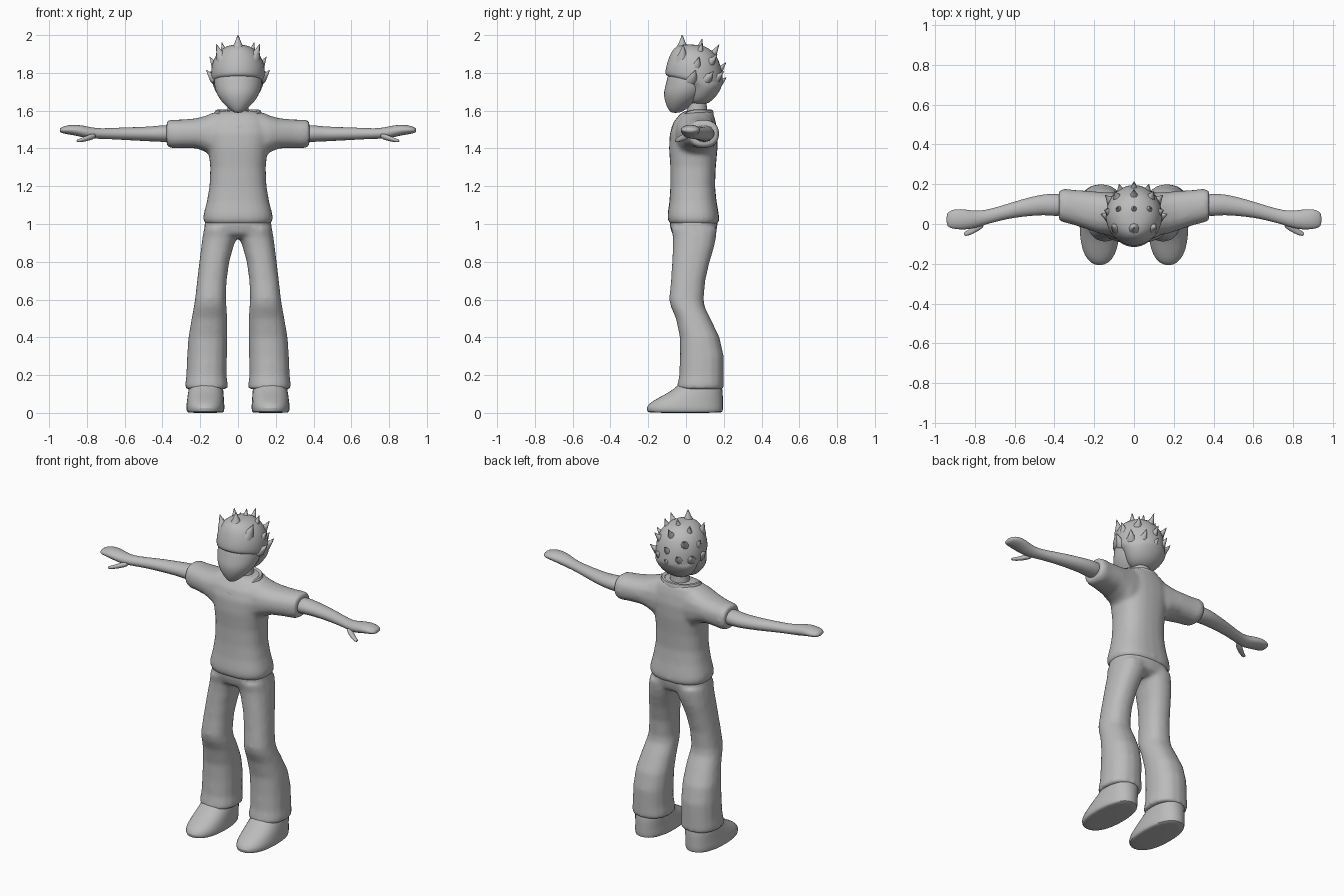
import bpy, bmesh, math
from mathutils import Vector

grey = bpy.data.materials.new("plain_grey")
grey.diffuse_color = (0.5, 0.5, 0.5, 1)


def loft(bm, axis, rings, side=1, n=16, power=2.0):
    """Skin closed sections (t, a0, a1, b0, b1[, front_lift]) along the z or x axis."""
    loops = []
    for t, a0, a1, b0, b1, *lift in rings:
        loop = []
        for i in range(n):
            ang = 2 * math.pi * i / n
            c, s = math.cos(ang), math.sin(ang)
            c2 = math.copysign(abs(c) ** (2 / power), c)
            s2 = math.copysign(abs(s) ** (2 / power), s)
            a = (a0 + a1) / 2 + (a1 - a0) / 2 * c2
            b = (b0 + b1) / 2 + (b1 - b0) / 2 * s2
            up = -s * lift[0] if lift else 0
            co = (a, b, t + up) if axis == 'z' else (t, a, b)
            loop.append(bm.verts.new((co[0] * side, co[1], co[2])))
        loops.append(loop)
    skin(bm, loops)
    bm.faces.new(loops[0])
    bm.faces.new(loops[-1])


def skin(bm, loops, closed=False):
    pairs = list(zip(loops, loops[1:])) + ([(loops[-1], loops[0])] if closed else [])
    for p, q in pairs:
        for i in range(len(p)):
            j = (i + 1) % len(p)
            bm.faces.new((p[i], p[j], q[j], q[i]))


def finish(bm, name, mode="subdivide", angle=60):
    bmesh.ops.recalc_face_normals(bm, faces=bm.faces)
    me = bpy.data.meshes.new(name)
    bm.to_mesh(me)
    bm.free()
    me.materials.append(grey)
    ob = bpy.data.objects.new(name, me)
    bpy.context.collection.objects.link(ob)
    bpy.ops.object.select_all(action='DESELECT')
    ob.select_set(True)
    bpy.context.view_layer.objects.active = ob
    bpy.ops.object.shade_smooth_by_angle(angle=math.radians(angle))
    if mode == "subdivide":
        ob.modifiers.new("round", 'SUBSURF').levels = 1
        ob.modifiers["round"].render_levels = 1
    elif mode == "blend":      # fuse overlapping volumes into one soft skin
        r = ob.modifiers.new("fuse", 'REMESH')
        r.mode, r.voxel_size, r.use_smooth_shade = 'VOXEL', 0.011, True
        s = ob.modifiers.new("soften", 'SMOOTH')
        s.factor, s.iterations = 0.5, 8
    return ob


def sym(z, r, y0, y1, *lift):
    return (z, -r, r, y0, y1, *lift)


# Shirt: body and both short sleeves
bm = bmesh.new()
loft(bm, 'z', [sym(1.0, .172, -.085, .168), sym(1.02, .185, -.097, .177), sym(1.05, .183, -.098, .174),
               sym(1.12, .165, -.088, .162), sym(1.2, .151, -.083, .154), sym(1.3, .147, -.083, .158),
               sym(1.4, .158, -.09, .167), sym(1.48, .175, -.086, .168), sym(1.54, .165, -.066, .158),
               sym(1.585, .13, -.03, .145), sym(1.6, .09, .0, .13)], n=24, power=2.5)
for s in (1, -1):
    loft(bm, 'x', [(.05, -.04, .155, 1.36, 1.59), (.13, -.055, .16, 1.35, 1.592),
                   (.17, -.05, .162, 1.38, 1.574), (.22, -.033, .167, 1.4, 1.56),
                   (.3, -.006, .172, 1.402, 1.553), (.35, .007, .178, 1.4, 1.553),
                   (.378, .016, .17, 1.412, 1.548)], s, power=2.3)
finish(bm, "shirt", "blend")

# Collar: band that dips to a V at the front
bm = bmesh.new()
loops = []
for scale, dz in ((1.1, -.04), (1.0, 0), (.82, -.005), (.75, -.05)):
    loop = []
    for i in range(32):
        ang = 2 * math.pi * i / 32
        front = max(0, -math.sin(ang))
        z = 1.61 - .08 * front ** 1.6 + dz
        loop.append(bm.verts.new((.122 * scale * math.cos(ang) * (1 - .25 * front),
                                  .035 + .108 * scale * math.sin(ang), z)))
    loops.append(loop)
skin(bm, loops, closed=True)
finish(bm, "collar")

# Trousers: hips and two flared legs
bm = bmesh.new()
loft(bm, 'z', [sym(.925, .14, -.04, .12), sym(.95, .175, -.075, .158), sym(1.0, .177, -.088, .168),
               sym(1.03, .172, -.085, .165)], n=24, power=2.4)
for s in (1, -1):
    loft(bm, 'z', [(.125, .054, .278, -.05, .2), (.15, .054, .28, -.046, .2), (.2, .06, .274, -.036, .2),
                   (.3, .058, .27, -.032, .2), (.4, .056, .263, -.033, .178), (.5, .056, .246, -.054, .13),
                   (.56, .06, .235, -.08, .1), (.6, .064, .228, -.09, .094), (.7, .06, .217, -.08, .102),
                   (.8, .046, .205, -.074, .126), (.88, .024, .195, -.07, .15),
                   (.93, .004, .188, -.07, .16), (.98, .0, .18, -.08, .165)], s, power=2.3)
finish(bm, "trousers", "blend")

for s, tag in ((1, "left"), (-1, "right")):
    # Shoe: flat sole, low toe rising to the ankle
    bm = bmesh.new()
    loft(bm, 'z', [(0, .08, .265, -.195, .19), (.004, .073, .272, -.208, .198), (.025, .069, .277, -.216, .201),
                   (.05, .071, .274, -.2, .2), (.08, .073, .27, -.15, .199), (.11, .075, .266, -.09, .197),
                   (.145, .078, .26, -.045, .192), (.17, .09, .25, -.02, .18)], s, power=2.3)
    finish(bm, tag + "_shoe", "subdivide", 50)

    # Arm and mitten hand
    bm = bmesh.new()
    loft(bm, 'x', [(.33, .04, .15, 1.43, 1.525), (.4, .038, .153, 1.434, 1.524), (.45, .045, .152, 1.436, 1.518),
                   (.52, .04, .137, 1.44, 1.514), (.6, .032, .114, 1.444, 1.512), (.68, .015, .088, 1.449, 1.508),
                   (.75, -.004, .07, 1.451, 1.506), (.8, -.022, .066, 1.452, 1.518),
                   (.85, -.03, .075, 1.466, 1.527), (.9, -.027, .077, 1.474, 1.525),
                   (.932, -.02, .066, 1.48, 1.514), (.944, .0, .045, 1.488, 1.504)], s)
    finish(bm, tag + "_arm")

    # Thumb
    bm = bmesh.new()
    loft(bm, 'x', [(.75, -.015, .03, 1.452, 1.485), (.79, -.04, .005, 1.44, 1.474),
                   (.82, -.055, -.02, 1.434, 1.46), (.845, -.062, -.035, 1.431, 1.45),
                   (.855, -.058, -.042, 1.435, 1.446)], s, n=10)
    finish(bm, tag + "_thumb")

# Neck
bm = bmesh.new()
loft(bm, 'z', [sym(1.54, .07, -.02, .12), sym(1.59, .058, .005, .115), sym(1.63, .055, .008, .11),
               sym(1.68, .055, .008, .11)])
finish(bm, "neck")

# Face: egg shape narrowing to the chin
bm = bmesh.new()
loft(bm, 'z', [sym(1.588, .018, -.078, -.035), sym(1.6, .036, -.09, -.012), sym(1.625, .066, -.104, .03),
               sym(1.66, .098, -.116, .08), sym(1.7, .12, -.12, .12), sym(1.74, .128, -.108, .14),
               sym(1.78, .13, -.1, .15), sym(1.84, .115, -.08, .13)], n=20)
finish(bm, "face")

# Hair: cap with a fringe ledge over the brow
bm = bmesh.new()
loft(bm, 'z', [sym(1.63, .05, .025, .1), sym(1.655, .09, .005, .145), sym(1.7, .12, .0, .178),
               sym(1.735, .134, .0, .192), sym(1.762, .141, -.106, .197, .022),
               sym(1.775, .143, -.112, .198, .02), sym(1.82, .144, -.108, .192, .01),
               sym(1.87, .132, -.096, .175), sym(1.915, .105, -.078, .145), sym(1.943, .06, -.05, .1),
               sym(1.95, .02, -.01, .05)], n=24)
finish(bm, "hair")


def spike(bm, base, tip, r):
    base, tip = Vector(base), Vector(tip)
    rot = (tip - base).to_track_quat('Z', 'Y')
    loops = []
    for f, w in ((0, 1), (.35, .72), (.7, .32), (1, .04)):
        centre = base.lerp(tip, f) + Vector((0, 0, -.012 * math.sin(math.pi * f)))
        loops.append([bm.verts.new(centre + rot @ Vector((r * w * math.cos(k * math.pi / 4),
                                                          r * w * math.sin(k * math.pi / 4), 0)))
                      for k in range(8)])
    skin(bm, loops)
    bm.faces.new(loops[0])
    bm.faces.new(loops[-1])


# Hair spikes: centre row, then mirrored pairs
bm = bmesh.new()
for base, tip, r in (((0, -.02, 1.89), (0, -.02, 2.0), .058), ((0, .06, 1.9), (0, .085, 1.98), .04),
                     ((0, .11, 1.87), (0, .175, 1.95), .04), ((0, .14, 1.8), (0, .212, 1.855), .04),
                     ((0, .15, 1.75), (0, .213, 1.775), .04)):
    spike(bm, base, tip, r)
for s in (1, -1):
    for base, tip, r in (((.075, -.02, 1.87), (.115, -.015, 1.952), .042),
                         ((.06, .06, 1.88), (.085, .085, 1.96), .04),
                         ((.1, .05, 1.83), (.15, .07, 1.885), .04),
                         ((.11, .03, 1.77), (.168, .05, 1.815), .038),
                         ((.1, .1, 1.77), (.145, .145, 1.81), .038),
                         ((.07, .11, 1.85), (.1, .165, 1.9), .038),
                         ((.06, .14, 1.77), (.075, .2, 1.81), .036)):
        spike(bm, (base[0] * s, *base[1:]), (tip[0] * s, *tip[1:]), r)
finish(bm, "hair_spikes", "plain")
